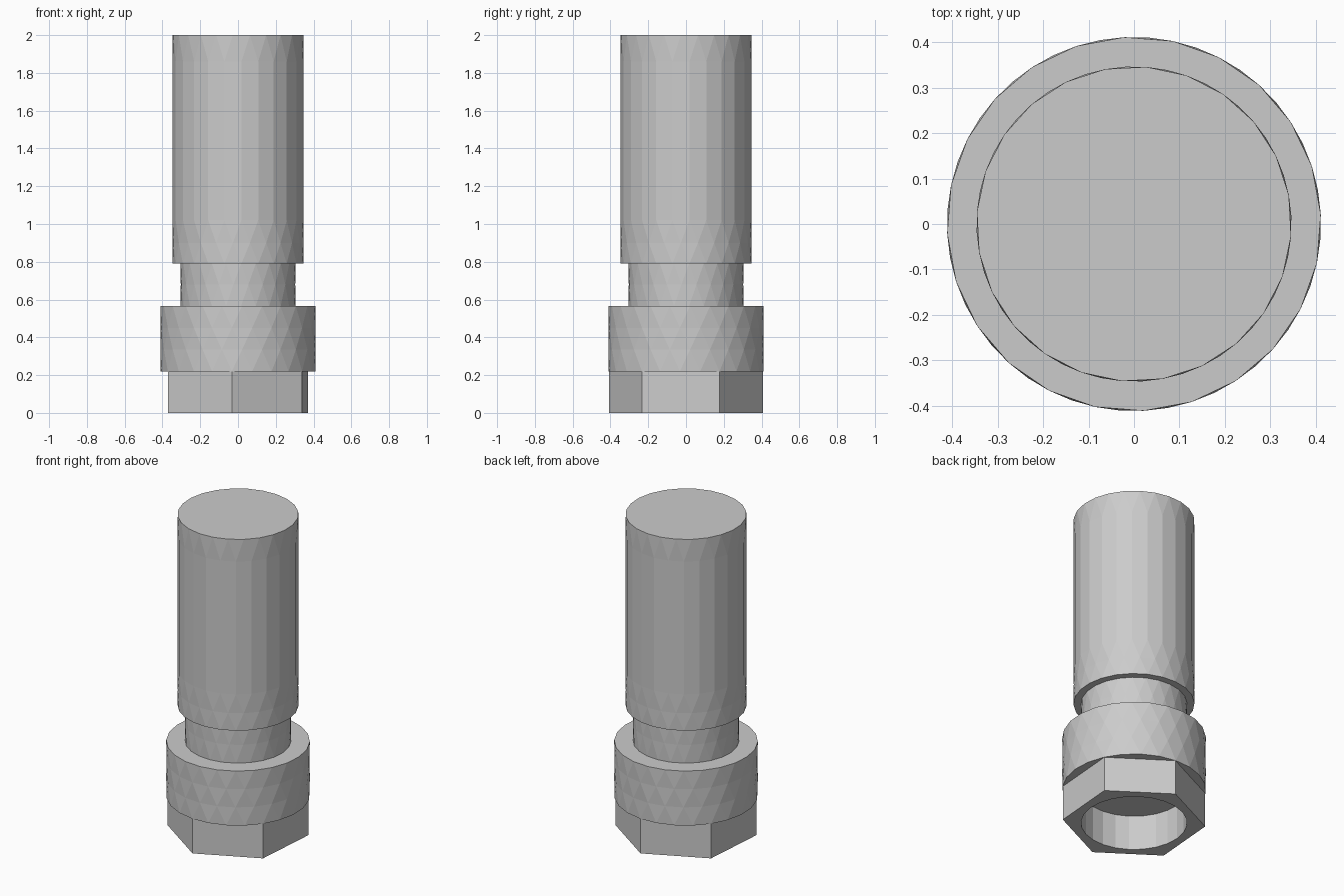
import bpy, bmesh
from math import cos, sin, pi, radians

if "Cube" in bpy.data.objects:
    bpy.data.objects.remove(bpy.data.objects["Cube"])

START = radians(25.5)   # shared rotation of the hex corners and the facets
SIDES = 24
HEX_H, COLLAR_TOP, NECK_TOP, TOP = 0.22, 0.565, 0.79, 2.0
R_HEX, R_COLLAR, R_NECK, R_SHAFT = 0.41, 0.412, 0.304, 0.347


def ring(bm, r, z, n, twist=0):
    """Ring of n vertices, turned by half a facet when twist is 1."""
    return [bm.verts.new((r * cos(a), r * sin(a), z))
            for a in (START + (i + twist / 2) * 2 * pi / n for i in range(n))]


def bridge(bm, lo, hi, t_lo=0, t_hi=0):
    """Quads between aligned rings, zigzag triangles between staggered ones."""
    n = len(lo)
    for i in range(n):
        j = (i + 1) % n
        if t_lo == t_hi:
            bm.faces.new((lo[i], lo[j], hi[j], hi[i]))
        elif t_hi:
            bm.faces.new((lo[i], lo[j], hi[i]))
            bm.faces.new((lo[j], hi[j], hi[i]))
        else:
            bm.faces.new((lo[i], hi[j], hi[i]))
            bm.faces.new((lo[i], lo[j], hi[j]))


def finish(bm, name):
    bmesh.ops.recalc_face_normals(bm, faces=bm.faces)
    mesh = bpy.data.meshes.new(name)
    bm.to_mesh(mesh)
    bm.free()
    obj = bpy.data.objects.new(name, mesh)
    bpy.context.collection.objects.link(obj)
    return obj


# Turned body: collar, neck and long shaft as (radius, height, half-facet twist)
profile = [
    (R_COLLAR, HEX_H, 0), (R_COLLAR, 0.335, 1), (R_COLLAR, 0.45, 0),
    (R_COLLAR, COLLAR_TOP, 1),
    (R_NECK, COLLAR_TOP, 1), (R_NECK, 0.68, 0), (R_NECK, NECK_TOP, 1),
    (R_SHAFT, NECK_TOP, 1), (R_SHAFT, 0.90, 0), (R_SHAFT, 1.02, 1),
    (R_SHAFT, 1.86, 1), (R_SHAFT, TOP, 0),
]
bm = bmesh.new()
rings = [ring(bm, r, z, SIDES, t) for r, z, t in profile]
for k in range(len(rings) - 1):
    bridge(bm, rings[k], rings[k + 1], profile[k][2], profile[k + 1][2])
bm.faces.new(rings[0])
bm.faces.new(rings[-1])
finish(bm, "collar_and_shaft")

# Hexagonal foot with a round socket; its open top seats on the collar
bm = bmesh.new()
hex_lo, hex_hi = ring(bm, R_HEX, 0, 6), ring(bm, R_HEX, HEX_H, 6)
bore_lo, bore_hi = (ring(bm, R_NECK, z, SIDES) for z in (0, HEX_H))
bridge(bm, hex_lo, hex_hi)
bridge(bm, bore_lo, bore_hi)
# Bottom face: each hex side fans onto its quarter-step run of bore facets
step = SIDES // 6
for i in range(6):
    arc = [bore_lo[(i * step + k) % SIDES] for k in range(step + 1)]
    bm.faces.new([hex_lo[i], hex_lo[(i + 1) % 6]] + arc[::-1])
finish(bm, "hex_foot")
